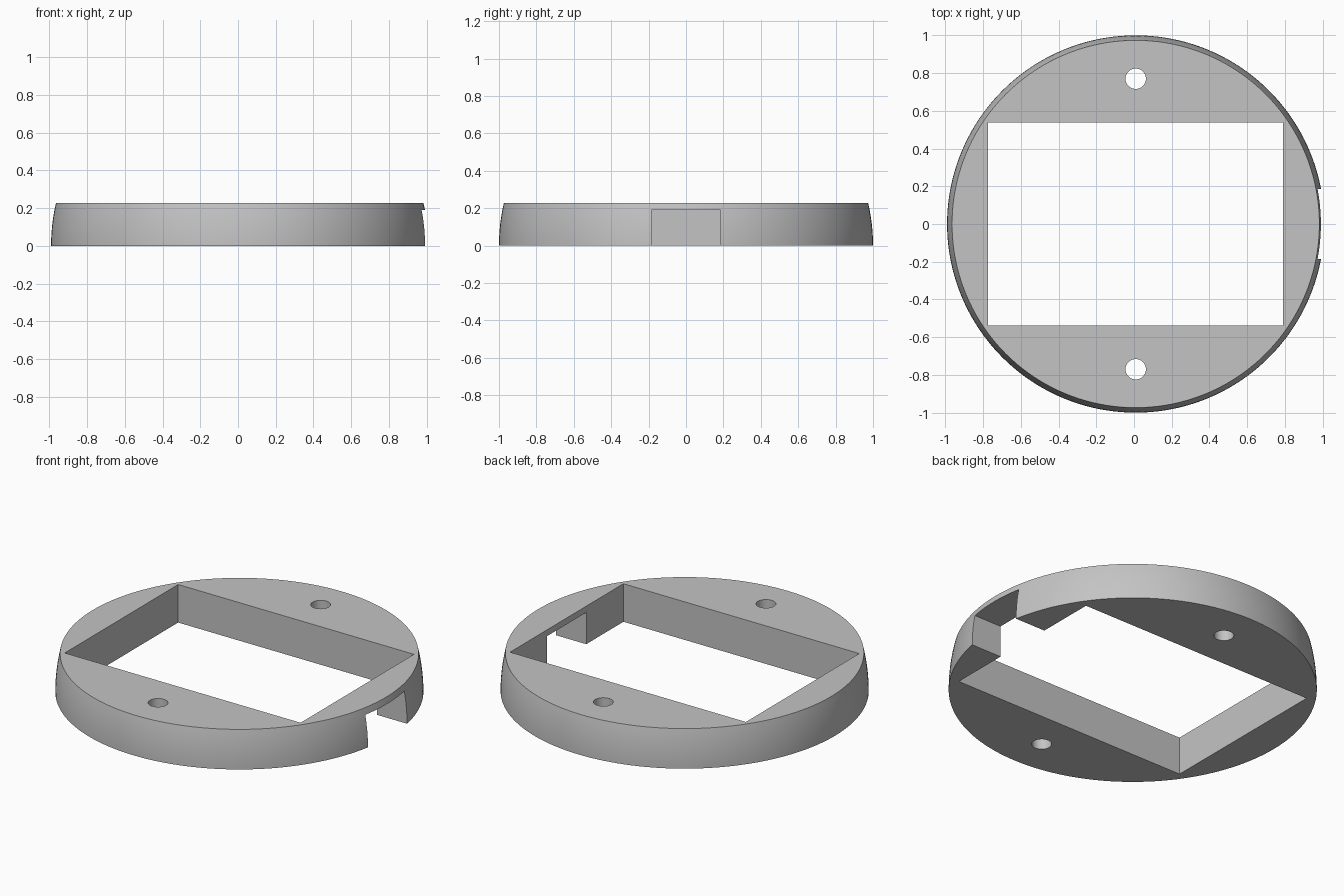
import bpy, bmesh, math
from mathutils import Matrix

if "Cube" in bpy.data.objects:
    bpy.data.objects.remove(bpy.data.objects["Cube"], do_unlink=True)

CX = 0.009            # ring axis, offset because the notch trims the +x edge
HEIGHT = 0.228
STEPS, SEGMENTS = 10, 160

grey = bpy.data.materials.new("plain grey")
grey.use_nodes = True
colour = (0.55, 0.55, 0.55, 1)
grey.diffuse_color = colour
grey.node_tree.nodes["Principled BSDF"].inputs["Base Color"].default_value = colour


def add_object(name, bm):
    bmesh.ops.recalc_face_normals(bm, faces=bm.faces)
    mesh = bpy.data.meshes.new(name)
    bm.to_mesh(mesh)
    bm.free()
    mesh.materials.append(grey)
    obj = bpy.data.objects.new(name, mesh)
    bpy.context.collection.objects.link(obj)
    return obj


def box(name, x0, x1, half_y, z0, z1):
    bm = bmesh.new()
    size = Matrix.Diagonal((x1 - x0, 2 * half_y, z1 - z0, 1))
    place = Matrix.Translation(((x0 + x1) / 2, 0, (z0 + z1) / 2))
    bmesh.ops.create_cube(bm, size=1, matrix=place @ size)
    return add_object(name, bm)


def cylinder(name, x, y, radius):
    bm = bmesh.new()
    bmesh.ops.create_cone(bm, cap_ends=True, segments=48, radius1=radius, radius2=radius,
                          depth=1, matrix=Matrix.Translation((x, y, 0)))
    return add_object(name, bm)


# Disc whose rim is a slice of a unit sphere
bm = bmesh.new()
rings = []
for i in range(STEPS + 1):
    z = HEIGHT * i / STEPS
    r = math.sqrt(1 - z * z)
    angles = [math.tau * k / SEGMENTS for k in range(SEGMENTS)]
    rings.append([bm.verts.new((CX + r * math.cos(a), r * math.sin(a), z)) for a in angles])
for low, high in zip(rings, rings[1:]):
    for k in range(SEGMENTS):
        n = (k + 1) % SEGMENTS
        bm.faces.new((low[k], low[n], high[n], high[k]))
bm.faces.new(rings[0])
bm.faces.new(rings[-1])
body = add_object("base_ring", bm)

# Window, cable notch and two screw holes
cutters = [
    box("window_cutter", CX - 0.782, CX + 0.782, 0.537, -0.5, 0.5),
    box("notch_cutter", 0.6, 1.2, 0.185, -0.5, 0.19),
    cylinder("back_hole_cutter", CX, 0.77, 0.054),
    cylinder("front_hole_cutter", CX, -0.77, 0.054),
]
bpy.context.view_layer.objects.active = body
body.select_set(True)
for cutter in cutters:
    mod = body.modifiers.new(cutter.name, 'BOOLEAN')
    mod.operation = 'DIFFERENCE'
    mod.solver = 'EXACT'
    mod.object = cutter
    bpy.ops.object.modifier_apply(modifier=mod.name)
    bpy.data.objects.remove(cutter, do_unlink=True)

bpy.ops.object.shade_smooth_by_angle(angle=math.radians(30))
